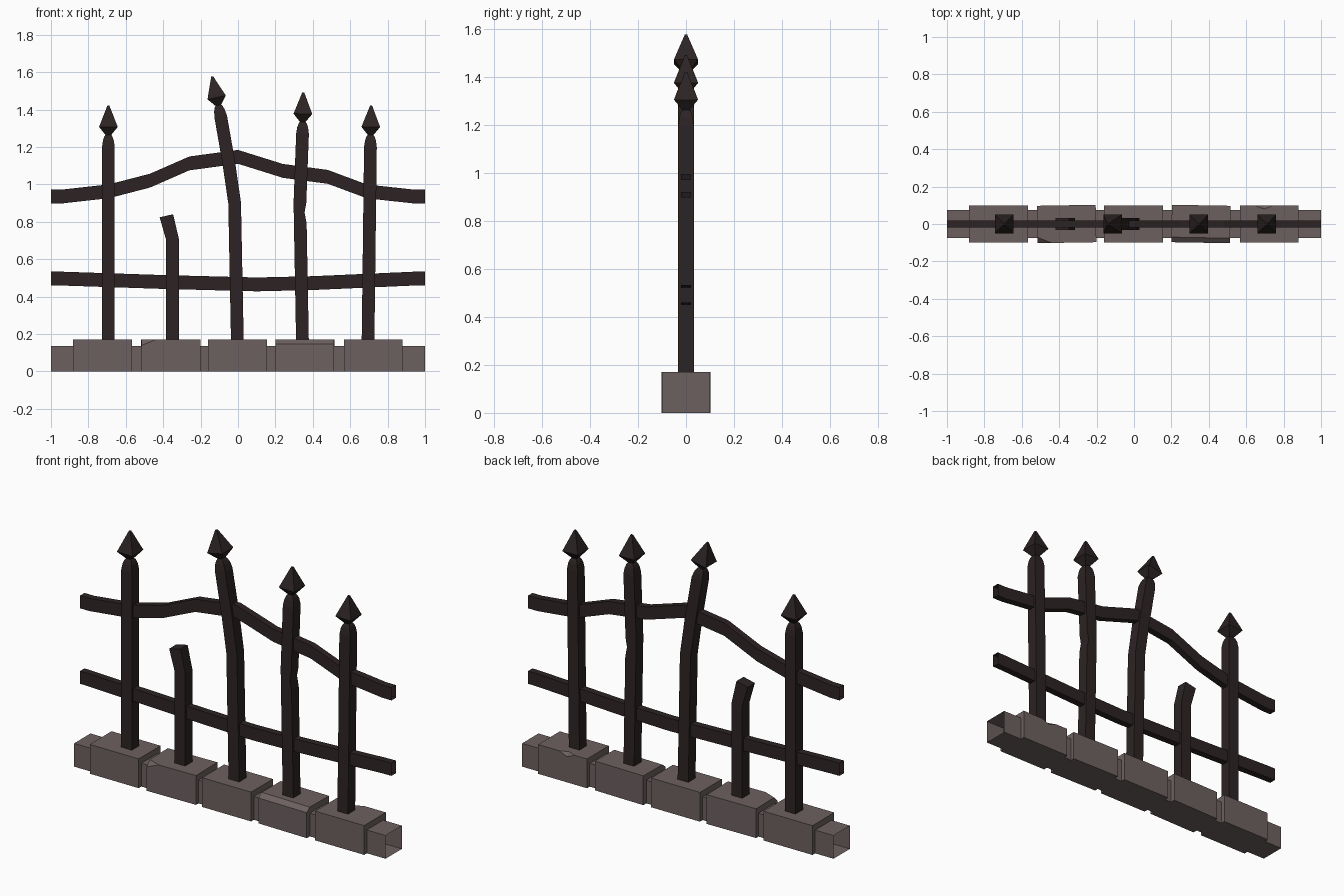
import bpy, bmesh, math
from mathutils import Vector, Matrix

if "Cube" in bpy.data.objects:
    bpy.data.objects.remove(bpy.data.objects["Cube"])


def material(name, rgb):
    m = bpy.data.materials.new(name)
    m.diffuse_color = (*rgb, 1)
    m.use_nodes = True
    m.node_tree.nodes["Principled BSDF"].inputs["Base Color"].default_value = m.diffuse_color
    return m


IRON = material("dark_iron", (0.026, 0.017, 0.017))
STONE = material("grey_stone", (0.155, 0.118, 0.118))


def finish(bm, name, mat):
    bmesh.ops.recalc_face_normals(bm, faces=bm.faces[:])
    me = bpy.data.meshes.new(name)
    bm.to_mesh(me)
    bm.free()
    me.materials.append(mat)
    ob = bpy.data.objects.new(name, me)
    bpy.context.collection.objects.link(ob)
    return ob


def loft(name, rings, mat, caps=True):
    """Skin a list of four-point rings."""
    bm = bmesh.new()
    vs = [[bm.verts.new(p) for p in r] for r in rings]
    for a, b in zip(vs, vs[1:]):
        for i in range(4):
            j = (i + 1) % 4
            bm.faces.new((a[i], a[j], b[j], b[i]))
    if caps:
        bm.faces.new(vs[0][::-1])
        bm.faces.new(vs[-1])
    return finish(bm, name, mat)


def post_ring(x, z, tilt, hw, hd):
    c, s = hw * math.cos(tilt), hw * math.sin(tilt)
    return [(x - c, -hd, z - s), (x + c, -hd, z + s),
            (x + c, hd, z + s), (x - c, hd, z - s)]


def rail_ring(x, z, hy, hz):
    return [(x, -hy, z - hz), (x, hy, z - hz), (x, hy, z + hz), (x, -hy, z + hz)]


def along(x, z, t, d):
    return x - math.sin(t) * d, z + math.cos(t) * d


# Posts: (x, z, tilt in degrees, half width); whole ones get a dome and a spear tip
HW, HD = 0.034, 0.033
posts = [
    ("post_left", [(-.693, .14, 0, HW), (-.693, 1.2, 0, HW)], True),
    ("post_broken", [(-.35, .14, 0, HW), (-.35, .705, 6, HW), (-.383, .832, 13, .037)], False),
    ("post_bent", [(-.003, .14, 1, HW), (-.018, .9, 4, HW), (-.05, 1.12, 9, HW),
                   (-.092, 1.36, 12, HW)], True),
    ("post_dented", [(.345, .14, 0, HW), (.333, .79, 0, HW), (.327, .85, 0, .029),
                     (.331, .9, 0, HW), (.345, 1.27, -1, HW)], True),
    ("post_right", [(.695, .14, 0, HW), (.708, 1.2, -1, HW)], True),
]
for name, pts, whole in posts:
    rings = [post_ring(x, z, math.radians(t), w, HD) for x, z, t, w in pts]
    if whole:
        x, z, t, w = pts[-1]
        t = math.radians(t)
        for d, k in ((.035, .85), (.055, .65), (.067, .4)):
            rings.append(post_ring(*along(x, z, t, d), t, HW * k, HD * k))
        tip = [post_ring(*along(x, z, t, d), t, r, r)
               for d, r in ((.06, .012), (.107, .05), (.222, .005))]
        loft("spear_tip_" + name, tip, IRON)
    loft(name, rings, IRON)

# Rails, open at both ends
upper = [(-1, .935), (-.94, .935), (-.69, .963), (-.47, 1.02), (-.26, 1.112), (0, 1.147),
         (.24, 1.072), (.48, 1.04), (.69, .962), (.94, .935), (1, .935)]
lower = [(-1, .497), (-.94, .496), (-.4, .478), (.1, .465), (.4, .472), (.94, .496), (1, .497)]
for name, path in (("upper_rail", upper), ("lower_rail", lower)):
    loft(name, [rail_ring(x, z, .02, .037) for x, z in path], IRON, caps=False)

# Base core, open at both ends
loft("base_core", [rail_ring(x, .0675, .075, .0675) for x in (-1, 1)], STONE, caps=False)

# Stones: centre x, turn in degrees, chip plane as three points
stones = [
    (-.725, 0, None),
    (-.36, 1, ((-.52, -.105, .135), (-.43, -.105, .17), (-.52, -.07, .17))),
    (-.003, 0, None),
    (.358, -1, ((.2, -.1, .145), (.515, -.1, .15), (.2, -.07, .17))),
    (.723, 0, None),
]
blocks = []
for n, (x, turn, chip) in enumerate(stones):
    bm = bmesh.new()
    bmesh.ops.create_cube(bm, size=1, matrix=Matrix.Translation((x, 0, .085))
                          @ Matrix.Rotation(math.radians(turn), 4, 'Z')
                          @ Matrix.Diagonal((.314, .2, .17, 1)))
    if chip:
        a, b, c = map(Vector, chip)
        no = (b - a).cross(c - a)
        if no.z < 0:
            no = -no
        cut = bmesh.ops.bisect_plane(bm, geom=bm.verts[:] + bm.edges[:] + bm.faces[:],
                                     plane_co=a, plane_no=no, clear_outer=True)
        edges = [e for e in cut["geom_cut"] if isinstance(e, bmesh.types.BMEdge)]
        bmesh.ops.contextual_create(bm, geom=edges)
    blocks.append(finish(bm, f"base_stone_{n + 1}", STONE))

# Small chip on the back edge of the right stone
bm = bmesh.new()
bmesh.ops.create_uvsphere(bm, u_segments=4, v_segments=2, radius=1,
                          matrix=Matrix.Translation((.695, .101, .171))
                          @ Matrix.Diagonal((.056, .022, .022, 1)))
cutter = finish(bm, "chip_cutter", STONE)
cutter.hide_render = True
cutter.hide_viewport = False
cutter.display_type = 'WIRE'
mod = blocks[-1].modifiers.new("chip", 'BOOLEAN')
mod.operation = 'DIFFERENCE'
mod.object = cutter
